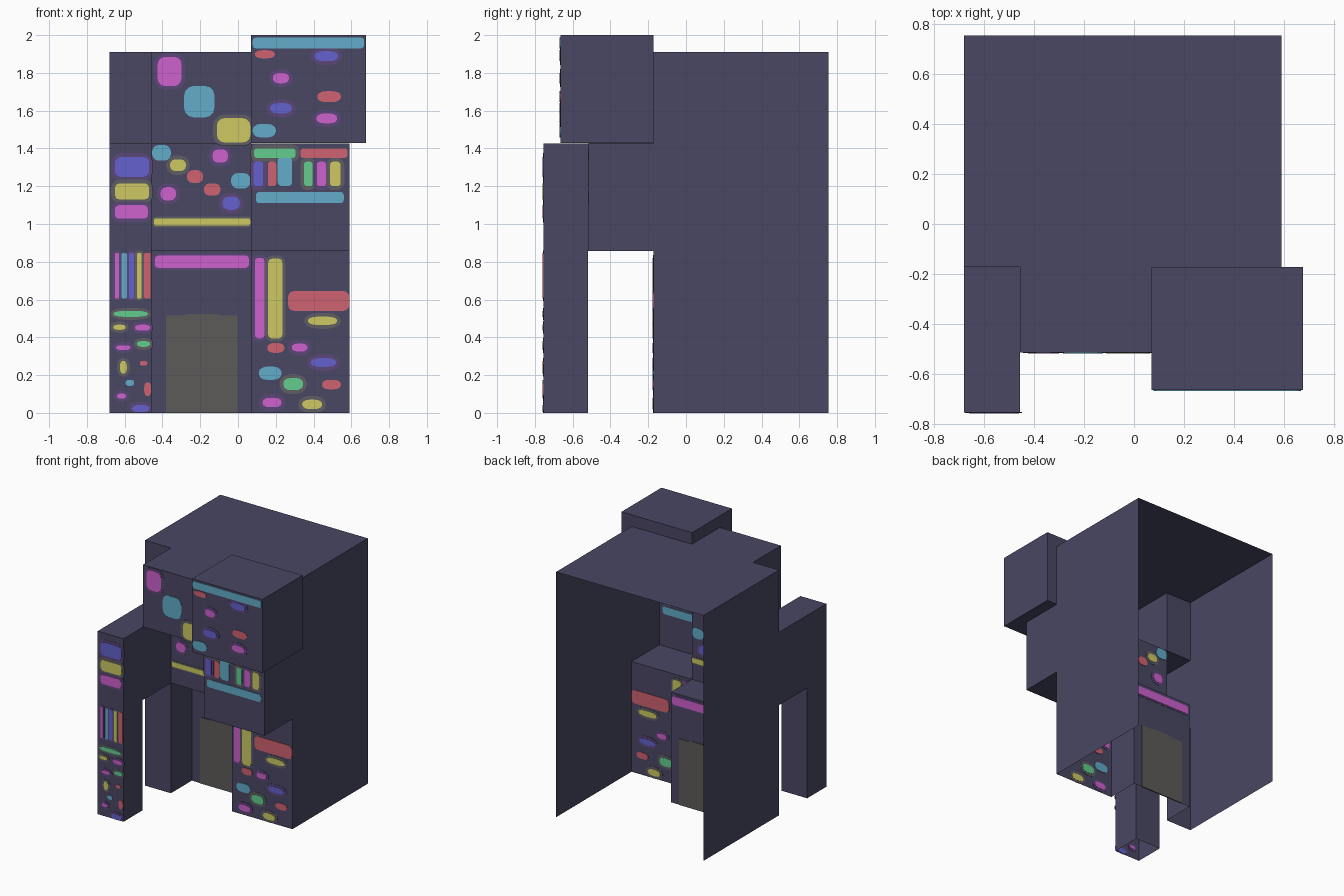
import bpy, bmesh, math

if "Cube" in bpy.data.objects:
    bpy.data.objects.remove(bpy.data.objects["Cube"])


def linear(c):
    c /= 255
    return c / 12.92 if c <= 0.04045 else ((c + 0.055) / 1.055) ** 2.4


COLORS = {
    "slate": (73, 71, 99), "magenta": (207, 97, 207), "cyan": (98, 172, 201),
    "yellow": (205, 201, 98), "red": (208, 98, 114), "green": (98, 206, 143),
    "blue": (100, 97, 205), "purple_glow": (91, 70, 119),
    "olive_glow": (94, 93, 99), "door_grey": (92, 91, 90)}
NAMES = list(COLORS)
MATS = []
for n, rgb in COLORS.items():
    m = bpy.data.materials.new(n)
    m.diffuse_color = (*[linear(c) for c in rgb], 1)
    m.use_nodes = True
    m.node_tree.nodes["Principled BSDF"].inputs["Base Color"].default_value = m.diffuse_color
    MATS.append(m)


def finish(name, bm, mats):
    me = bpy.data.meshes.new(name)
    bm.to_mesh(me)
    bm.free()
    for m in mats:
        me.materials.append(m)
    bpy.context.collection.objects.link(bpy.data.objects.new(name, me))


def rect(bm, a, b):
    """Axis-aligned quad between two opposite corners (one axis is flat)."""
    flat = [i for i in range(3) if abs(a[i] - b[i]) < 1e-6][0]
    u, v = [i for i in range(3) if i != flat]
    pts = []
    for s, t in ((0, 0), (1, 0), (1, 1), (0, 1)):
        p = list(a)
        p[u], p[v] = (a, b)[s][u], (a, b)[t][v]
        pts.append(bm.verts.new(p))
    return bm.faces.new(pts)


def sheet(name, bm, front_z):
    """Weld quads, make normals agree, and turn the front towards -y."""
    bmesh.ops.remove_doubles(bm, verts=bm.verts, dist=1e-4)
    bmesh.ops.recalc_face_normals(bm, faces=bm.faces)
    bm.normal_update()
    front = min(bm.faces, key=lambda f: f.calc_center_median().y + 9 * (abs(f.normal.y) < 0.9))
    if front.normal.y > 0:
        bmesh.ops.reverse_faces(bm, faces=bm.faces)
    finish(name, bm, [MATS[0]])


# Main shell: 3 x 3 front panels at different depths, open back and bottom
XS = (-0.68, -0.457, 0.07, 0.59)
ZS = (0, 0.858, 1.425, 1.91)
BACK, MID, OUT, FAR, DOOR = 0.755, -0.173, -0.515, -0.755, 0.085
DEPTH = ((MID, DOOR, MID), (FAR, MID, OUT), (MID, OUT, MID))   # rows upward
PILLAR_BACK = -0.52
bm = bmesh.new()
for r in range(3):
    for c in range(3):
        d, x0, x1, z0, z1 = DEPTH[r][c], XS[c], XS[c + 1], ZS[r], ZS[r + 1]
        top_right = (r, c) == (2, 2)
        if not top_right:
            rect(bm, (x0, d, z0), (x1, d, z1))
        if c < 2 and d != DEPTH[r][c + 1] and (r, c) != (2, 1):      # side steps
            rect(bm, (x1, d, z0), (x1, DEPTH[r][c + 1], z1))
        if r < 2 and d != DEPTH[r + 1][c] and (r, c) != (1, 2):      # ledges
            start = PILLAR_BACK if (r, c) == (0, 0) else DEPTH[r + 1][c]
            rect(bm, (x0, d, z1), (x1, start, z1))
        if c != 1:                                                   # side walls
            x = x0 if c == 0 else x1
            rect(bm, (x, d, z0), (x, BACK, z1))
        if r == 2:                                                   # roof
            rect(bm, (x0, d, z1), (x1, BACK, z1))
sheet("building_shell", bm, 1)

# Free-standing corner pillar, open at its bottom
bm = bmesh.new()
rect(bm, (XS[0], FAR, 0), (XS[1], FAR, ZS[1]))
rect(bm, (XS[0], PILLAR_BACK, 0), (XS[1], PILLAR_BACK, ZS[1]))
for x in XS[:2]:
    rect(bm, (x, FAR, 0), (x, PILLAR_BACK, ZS[1]))
sheet("corner_pillar", bm, 0)

# Overhanging box at the upper right
BOX_FRONT = -0.665
bm = bmesh.new()
bmesh.ops.create_cube(bm, size=1)
for v in bm.verts:
    v.co = (0.07 if v.co.x < 0 else 0.677, BOX_FRONT if v.co.y < 0 else MID,
            1.428 if v.co.z < 0 else 2.0)
finish("overhang_box", bm, [MATS[0]])


def plate(bm, x0, x1, z0, z1, y, half, mat, rx, rz):
    """Thin rounded plate straddling a panel, so both sides show it."""
    pts = []
    for k, (cx, cz) in enumerate(((x1 - rx, z1 - rz), (x0 + rx, z1 - rz),
                                  (x0 + rx, z0 + rz), (x1 - rx, z0 + rz))):
        for j in range(4):
            a = math.pi / 2 * (k + j / 3)
            pts.append((cx + rx * math.cos(a), cz + rz * math.sin(a)))
    f = bm.verts.new
    front = [f((x, y - half, z)) for x, z in pts]
    rear = [f((x, y + half, z)) for x, z in pts]
    faces = [bm.faces.new(front), bm.faces.new(rear[::-1])]
    for i in range(len(pts)):
        j = (i + 1) % len(pts)
        faces.append(bm.faces.new((front[j], front[i], rear[i], rear[j])))
    for face in faces:
        face.material_index = NAMES.index(mat)


GLOW = {"magenta": "purple_glow", "blue": "purple_glow", "yellow": "olive_glow",
        "green": "olive_glow"}


def paint(name, y, marks, blob=False, glow=0.02):
    """Coloured marks (colour, x0, x1, z0, z1) with a dim glow plate behind."""
    bm = bmesh.new()
    for i, (col, x0, x1, z0, z1) in enumerate(marks):
        w, h = x1 - x0, z1 - z0
        rx, rz = (0.36 * w, 0.42 * h) if blob else (0.3 * min(w, h),) * 2
        if col in GLOW and glow:
            g = glow
            plate(bm, x0 - g, x1 + g, max(z0 - g, 0), z1 + g, y,
                  0.002 + i * 0.00005, GLOW[col], rx + g, rz + min(g, z0))
        plate(bm, x0, x1, z0, z1, y, 0.0045, col, rx, rz)
    bmesh.ops.recalc_face_normals(bm, faces=bm.faces)
    finish(name, bm, MATS)


# Painted marks on each panel
paint("overhang_bar", BOX_FRONT, [("cyan", 0.078, 0.668, 1.93, 1.987)])
paint("overhang_spots", BOX_FRONT, [
    ("red", 0.09, 0.195, 1.877, 1.92), ("blue", 0.405, 0.53, 1.862, 1.915),
    ("magenta", 0.185, 0.27, 1.745, 1.8), ("red", 0.42, 0.545, 1.645, 1.703),
    ("blue", 0.17, 0.285, 1.585, 1.64), ("magenta", 0.415, 0.525, 1.533, 1.585),
    ("cyan", 0.078, 0.2, 1.458, 1.53)], blob=True)
paint("upper_windows", OUT, [
    ("magenta", -0.425, -0.3, 1.73, 1.885), ("cyan", -0.285, -0.125, 1.565, 1.73),
    ("yellow", -0.112, 0.065, 1.432, 1.56)])
paint("pillar_lamps", FAR, [
    ("blue", -0.652, -0.47, 1.25, 1.355), ("yellow", -0.652, -0.47, 1.13, 1.215),
    ("magenta", -0.652, -0.477, 1.028, 1.1)])
paint("middle_spots", MID, [
    ("cyan", -0.455, -0.355, 1.335, 1.418), ("magenta", -0.135, -0.053, 1.325, 1.395),
    ("yellow", -0.36, -0.275, 1.28, 1.342), ("red", -0.27, -0.185, 1.217, 1.285),
    ("red", -0.18, -0.093, 1.15, 1.215), ("cyan", -0.037, 0.066, 1.187, 1.27),
    ("magenta", -0.41, -0.328, 1.125, 1.195), ("blue", -0.082, 0.01, 1.075, 1.145)], blob=True)
paint("middle_bar", MID, [("yellow", -0.445, 0.065, 0.992, 1.03)], glow=0.01)
paint("shop_bars", OUT, [
    ("green", 0.085, 0.305, 1.35, 1.4), ("red", 0.33, 0.58, 1.35, 1.4),
    ("cyan", 0.095, 0.56, 1.11, 1.17), ("cyan", 0.21, 0.287, 1.2, 1.355)])
paint("shop_stripes", OUT, [(c, x, x + w, 1.2, 1.33) for c, x, w in (
    ("blue", 0.083, 0.05), ("red", 0.158, 0.045), ("green", 0.35, 0.045),
    ("magenta", 0.418, 0.048), ("yellow", 0.488, 0.055))])
paint("pillar_stripes", FAR, [(c, x, x + w, 0.605, 0.847) for c, x, w in (
    ("magenta", -0.652, 0.022), ("cyan", -0.616, 0.028), ("blue", -0.578, 0.028),
    ("yellow", -0.536, 0.026), ("red", -0.498, 0.036))], glow=0.012)
paint("pillar_spots", FAR, [
    ("green", -0.66, -0.477, 0.508, 0.54), ("yellow", -0.66, -0.595, 0.44, 0.467),
    ("magenta", -0.545, -0.465, 0.435, 0.467), ("green", -0.535, -0.465, 0.35, 0.38),
    ("magenta", -0.645, -0.57, 0.333, 0.358), ("red", -0.52, -0.48, 0.25, 0.275),
    ("yellow", -0.625, -0.588, 0.208, 0.275), ("cyan", -0.595, -0.55, 0.143, 0.175),
    ("red", -0.497, -0.46, 0.09, 0.162), ("magenta", -0.64, -0.593, 0.075, 0.102),
    ("blue", -0.56, -0.47, 0.005, 0.042)], blob=True, glow=0.016)
paint("door_lintel", DOOR, [("magenta", -0.44, 0.058, 0.768, 0.833)], glow=0.012)
paint("door", DOOR, [("door_grey", -0.382, -0.002, 0, 0.523)])
paint("lower_bars", MID, [
    ("magenta", 0.09, 0.14, 0.395, 0.82), ("yellow", 0.16, 0.235, 0.393, 0.817),
    ("red", 0.265, 0.589, 0.54, 0.645)], glow=0.016)
paint("lower_spots", MID, [
    ("yellow", 0.37, 0.525, 0.465, 0.51), ("red", 0.155, 0.245, 0.318, 0.37),
    ("magenta", 0.285, 0.367, 0.325, 0.367), ("blue", 0.385, 0.52, 0.243, 0.29),
    ("cyan", 0.11, 0.23, 0.175, 0.245), ("green", 0.24, 0.345, 0.12, 0.185),
    ("red", 0.445, 0.545, 0.125, 0.175), ("magenta", 0.13, 0.23, 0.03, 0.08),
    ("yellow", 0.34, 0.445, 0.02, 0.07)], blob=True)

# Door keeps square bottom corners
foot = bmesh.new()
plate(foot, -0.382, -0.002, 0, 0.1, DOOR, 0.0044, "door_grey", 0.001, 0.001)
plate(foot, -0.382, -0.002, 0, 0.515, DOOR, 0.0043, "door_grey", 0.05, 0.001)
foot.normal_update()
finish("door_foot", foot, MATS)
